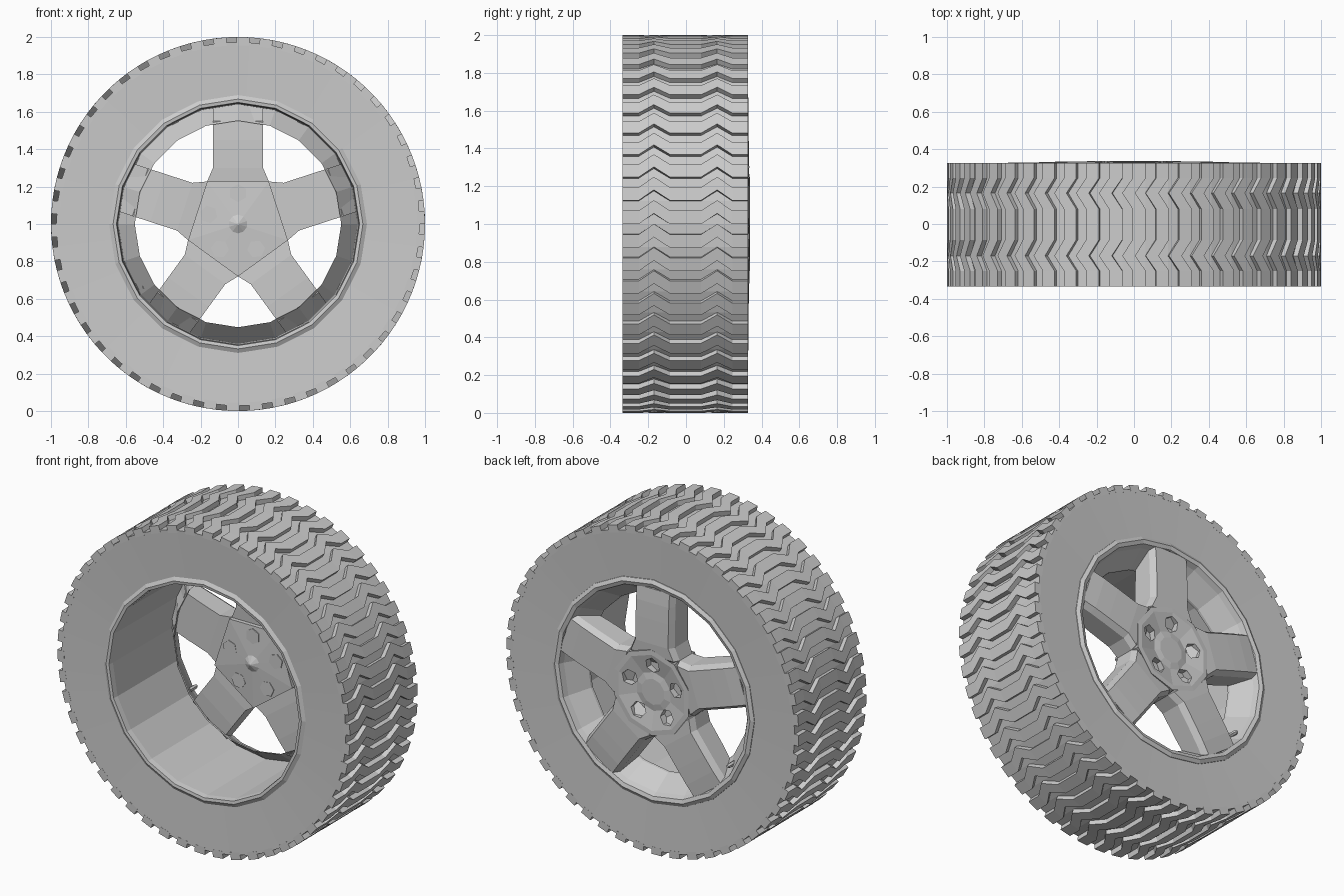
import bpy, bmesh
from math import sin, cos, pi, radians

cube = bpy.data.objects.get("Cube")
if cube:
    bpy.data.objects.remove(cube)

grey = bpy.data.materials.new("plain_grey")
grey.use_nodes = True
COLOUR = (0.6, 0.6, 0.6, 1)
grey.diffuse_color = COLOUR
grey.node_tree.nodes["Principled BSDF"].inputs["Base Color"].default_value = COLOUR


def polar(r, a, y):
    """Point at radius r and angle a around the axle."""
    return (r * cos(a), y, 1 + r * sin(a))


def finish(bm, name):
    bmesh.ops.recalc_face_normals(bm, faces=bm.faces)
    mesh = bpy.data.meshes.new(name)
    bm.to_mesh(mesh)
    bm.free()
    mesh.materials.append(grey)
    ob = bpy.data.objects.new(name, mesh)
    bpy.context.collection.objects.link(ob)
    return ob


def loft(bm, sections, closed=False):
    """Skin matching point loops; cap the ends unless closed."""
    loops = [[bm.verts.new(p) for p in s] for s in sections]
    n = len(loops[0])
    pairs = list(zip(loops, loops[1:])) + ([(loops[-1], loops[0])] if closed else [])
    for a, b in pairs:
        for i in range(n):
            j = (i + 1) % n
            bm.faces.new((a[i], a[j], b[j], b[i]))
    if not closed:
        bm.faces.new(loops[0])
        bm.faces.new(loops[-1])


def ring(name, profile, segments):
    """Turn a closed (radius, y) profile around the axle."""
    bm = bmesh.new()
    loft(bm, [[polar(r, 2 * pi * k / segments, y) for r, y in profile]
              for k in range(segments)], closed=True)
    return finish(bm, name)


def hexagon(angle, r, size, y):
    cx, _, cz = polar(r, angle, y)
    return [(cx + size * cos(angle + k * pi / 3), y, cz + size * sin(angle + k * pi / 3))
            for k in range(6)]


SPOKES = [radians(90 + 72 * k) for k in range(5)]
FRONT, BACK = -0.335, 0.327

# Tyre carcass with slightly dished sidewalls
TREADS = 50
ring("tyre", [(0.972, FRONT), (0.68, -0.322), (0.66, -0.25), (0.66, 0.25),
              (0.68, 0.315), (0.972, BACK)], TREADS)

# Zigzag tread blocks
zigzag = [(FRONT, 0), (-0.25, 0), (-0.17, 1), (-0.085, 0), (0.08, 0),
          (0.165, 1), (0.245, 0), (BACK, 0)]
bm = bmesh.new()
step = 2 * pi / TREADS
for k in range(TREADS):
    sections = []
    for y, shift in zigzag:
        a = k * step + shift * 0.056
        b = a + step * 0.56
        sections.append([polar(0.955, a, y), polar(1, a, y), polar(1, b, y), polar(0.955, b, y)])
    loft(bm, sections)
finish(bm, "tread_blocks")

# Rim: front lip, straight barrel, flange dished in from the back lip
ring("rim", [(0.695, -0.3), (0.69, -0.322), (0.668, -0.335), (0.65, -0.332), (0.645, -0.3),
             (0.64, 0.27), (0.552, 0.16), (0.554, 0.175), (0.632, 0.29), (0.645, 0.322),
             (0.668, 0.33), (0.69, 0.318), (0.695, 0.3), (0.67, 0.25), (0.67, -0.25)], 20)

# Spokes: bevelled, flaring toward the hub
stations = [  # radius, half width, back half width, front y, back y
    (0.15, 0.11, 0.1, 0.19, 0.27),
    (0.227, 0.165, 0.145, 0.175, 0.331),
    (0.3, 0.134, 0.112, 0.17, 0.335),
    (0.45, 0.134, 0.112, 0.17, 0.332),
    (0.55, 0.134, 0.112, 0.175, 0.328),
    (0.635, 0.134, 0.112, 0.275, 0.32),
]
bm = bmesh.new()
for a in SPOKES:
    def place(along, side, y):
        return (along * cos(a) - side * sin(a), y, 1 + along * sin(a) + side * cos(a))
    loft(bm, [[place(r, -w, f), place(r, w, f), place(r, w, b - 0.035), place(r, v, b),
               place(r, -v, b), place(r, -w, b - 0.035)] for r, w, v, f, b in stations])
finish(bm, "spokes")

# Hub: pentagonal inner plate with a centre boss, dished ten-sided outer face
bm = bmesh.new()
hub_levels = [  # radius between spokes, radius at spokes, y
    (0.005, 0.005, 0.115), (0.05, 0.05, 0.138), (0.28, 0.227, 0.15), (0.28, 0.227, 0.285),
    (0.265, 0.265, 0.337), (0.235, 0.235, 0.338), (0.12, 0.12, 0.315), (0.08, 0.08, 0.322),
    (0.02, 0.02, 0.322)]
loft(bm, [[polar(r, a + turn, y) for a in SPOKES for r, turn in ((mid, 0), (corner, radians(36)))]
          for corner, mid, y in hub_levels])
hub = finish(bm, "hub")

# Hexagonal bolt pockets
bm = bmesh.new()
for a in SPOKES:
    loft(bm, [hexagon(a, 0.165, 0.048, 0.28), hexagon(a, 0.165, 0.048, 0.4)])
cutter = finish(bm, "bolt_pocket_cutter")
cutter.hide_render = True
cutter.hide_viewport = True
cut = hub.modifiers.new("bolt_pockets", 'BOOLEAN')
cut.operation = 'DIFFERENCE'
cut.object = cutter
cut.solver = 'EXACT'

# Inner bolt ends, almost flush with the hub plate
bm = bmesh.new()
for a in SPOKES:
    loft(bm, [hexagon(a, 0.165, 0.048, 0.142), hexagon(a, 0.165, 0.048, 0.17)])
finish(bm, "bolt_ends")

# Air valve
bm = bmesh.new()
valve = radians(-146)
loft(bm, [hexagon(valve, 0.6, s, y) for s, y in ((0.014, 0.235), (0.014, 0.29), (0.009, 0.305))])
finish(bm, "air_valve")
